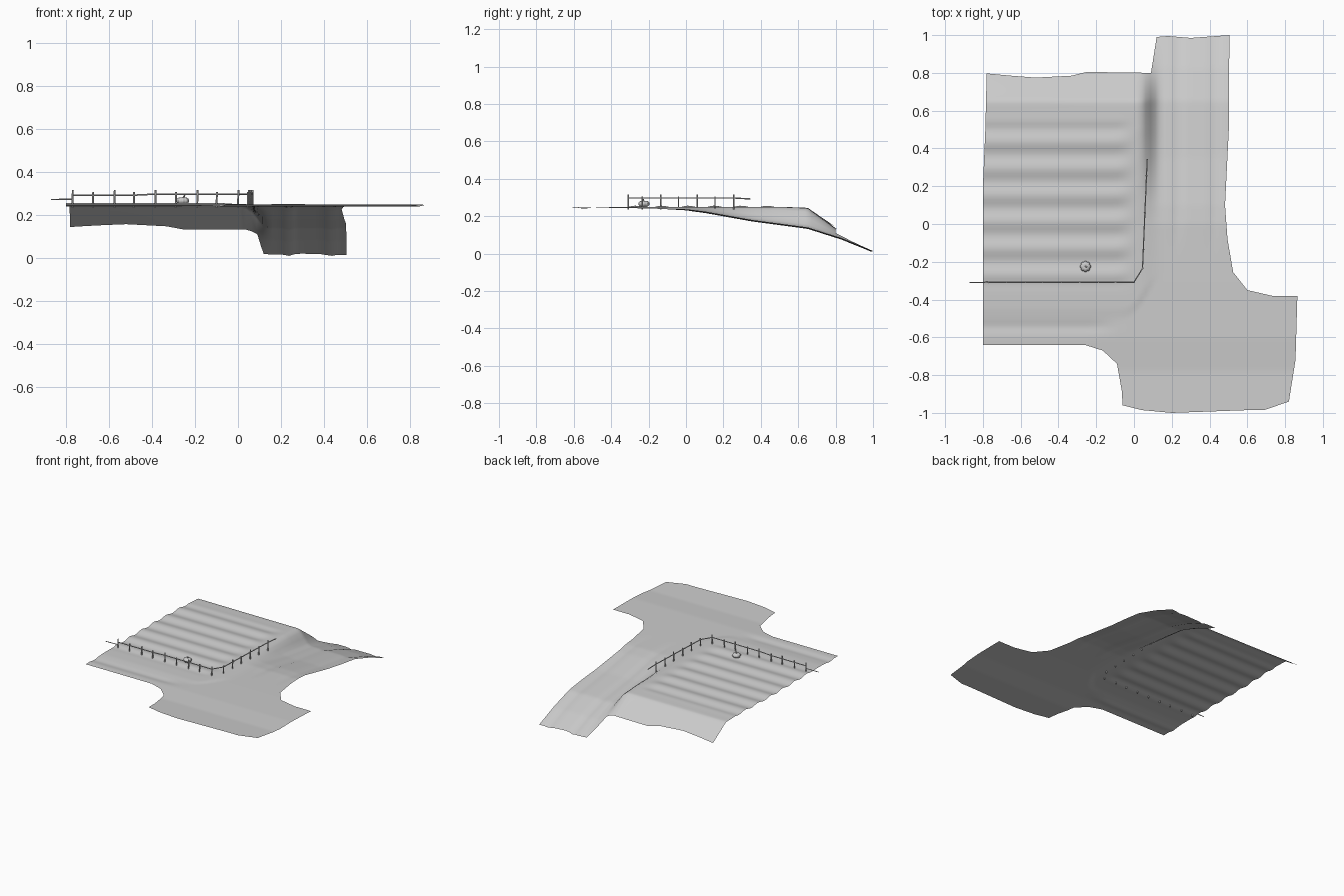
import bpy, bmesh, math
from mathutils import Vector

if "Cube" in bpy.data.objects:
    bpy.data.objects.remove(bpy.data.objects["Cube"])


def interp(pts, t):
    for (a, za), (b, zb) in zip(pts, pts[1:]):
        if t <= b:
            return za + (zb - za) * max(0, (t - a) / (b - a))
    return pts[-1][1]


def smooth(a, b, t):
    t = min(1, max(0, (t - a) / (b - a)))
    return t * t * (3 - 2 * t)


def bump(t, width):
    return math.exp(-(t / width) ** 2)


ROAD = [(-1, .25), (-.78, .24), (-.6, .248), (-.3, .243), (0, .237), (.1, .225),
        (.35, .18), (.65, .14), (.83, .083), (1, .014)]
FIELD = [(-.5, .25), (.5, .25), (.65, .244), (.8, .133), (1, .014)]


def height(x, y):
    # raised field blended into the sloping road
    road, field = interp(ROAD, y), interp(FIELD, y)
    field += .01 * smooth(0, -.8, x) * smooth(.6, .85, y)
    furrow = smooth(.02, -.1, x) * smooth(-.36, -.28, y) * smooth(.58, .5, y)
    field += .006 * math.cos((y + .27) / .141 * math.tau) * furrow
    edge_y = -.49 + .2 * smooth(-.1, .14, x) ** 2
    mask = smooth(.14, .03, x) * smooth(edge_y - .02, edge_y + .05, y)
    z = road + (field - road) * mask
    # wheel ruts and roadside ditch
    rut = smooth(-.2, .1, y)
    z -= rut * (.008 * bump(x - .235, .02) + .007 * bump(x - .43, .02))
    z -= .007 * bump(y + .545, .03) * smooth(-.05, -.25, x)
    return z


# ground: outlined sheet sliced into a grid, then shaped
OUTLINE = [(-.8, -.64), (-.26, -.64), (-.165, -.67), (-.09, -.74), (-.065, -.88), (-.06, -.96),
           (.04, -.985), (.2, -1), (.61, -.985), (.69, -.985), (.82, -.94), (.855, -.72),
           (.865, -.38), (.73, -.38), (.6, -.35), (.525, -.255), (.495, -.08), (.482, .1),
           (.502, .5), (.505, 1), (.3, .985), (.18, .995), (.12, .99), (.09, .8), (-.25, .805),
           (-.33, .785), (-.52, .775), (-.65, .785), (-.78, .797), (-.787, .5), (-.8, .2)]
bm = bmesh.new()
bm.faces.new([bm.verts.new((x, y, 0)) for x, y in OUTLINE])
for axis, step in ((Vector((1, 0, 0)), .025), (Vector((0, 1, 0)), .0175)):
    t = -1 + step / 2
    while t < 1:
        bmesh.ops.bisect_plane(bm, geom=bm.verts[:] + bm.edges[:] + bm.faces[:], dist=1e-5,
                               plane_co=axis * t, plane_no=axis)
        t += step
bmesh.ops.triangulate(bm, faces=bm.faces[:])
for v in bm.verts:
    v.co.z = height(v.co.x, v.co.y)
for f in bm.faces:
    f.smooth = True
bm.normal_update()
me = bpy.data.meshes.new("ground")
bm.to_mesh(me)
bm.free()
bpy.context.collection.objects.link(bpy.data.objects.new("ground", me))


def pole(name, a, b, r):
    a, b = Vector(a), Vector(b)
    bpy.ops.mesh.primitive_cylinder_add(vertices=6, radius=r, depth=(b - a).length,
                                        location=(a + b) / 2)
    ob = bpy.context.object
    ob.name = name
    ob.rotation_euler = (b - a).to_track_quat('Z', 'Y').to_euler()
    return ob


# fence posts, alternating tall and short, with one rail
posts = [(x, -.308) for x in (-.77, -.675, -.575, -.485, -.385, -.29, -.19, -.1, 0)]
posts += [(.045 + (y + .235) * .043, y) for y in (-.235, -.135, -.04, .06, .155, .255)]
tops = []
for i, (x, y) in enumerate(posts):
    top = .315 if i % 2 == 0 else .306
    pole("fence_post", (x, y, .235), (x + .002, y, top), .0045)
    tops.append((x, y, .292 + .005 * (i > 3)))
rail = [(-.87, -.31, .272), (-.77, -.308, .273)]
pole("fence_rail_end", *rail, .003)
for a, b in zip(tops, tops[1:] + [(.07, .345, .292)]):
    pole("fence_rail", a, b, .0035)

# ribbed pumpkin with a stem
bpy.ops.mesh.primitive_uv_sphere_add(segments=32, ring_count=12, radius=1)
pumpkin = bpy.context.object
pumpkin.name = "pumpkin"
for v in pumpkin.data.vertices:
    x, y, z = v.co
    rad = math.hypot(x, y)
    rib = .93 + .07 * math.cos(8 * math.atan2(y, x))
    v.co = (x * rib * .03, y * rib * .03, (z - .3 * bump(rad, .35) * z) * .019)
pumpkin.location = (-.257, -.225, .266)
bpy.ops.object.shade_smooth()
pole("pumpkin_stem", (-.257, -.225, .276), (-.248, -.229, .291), .004)
